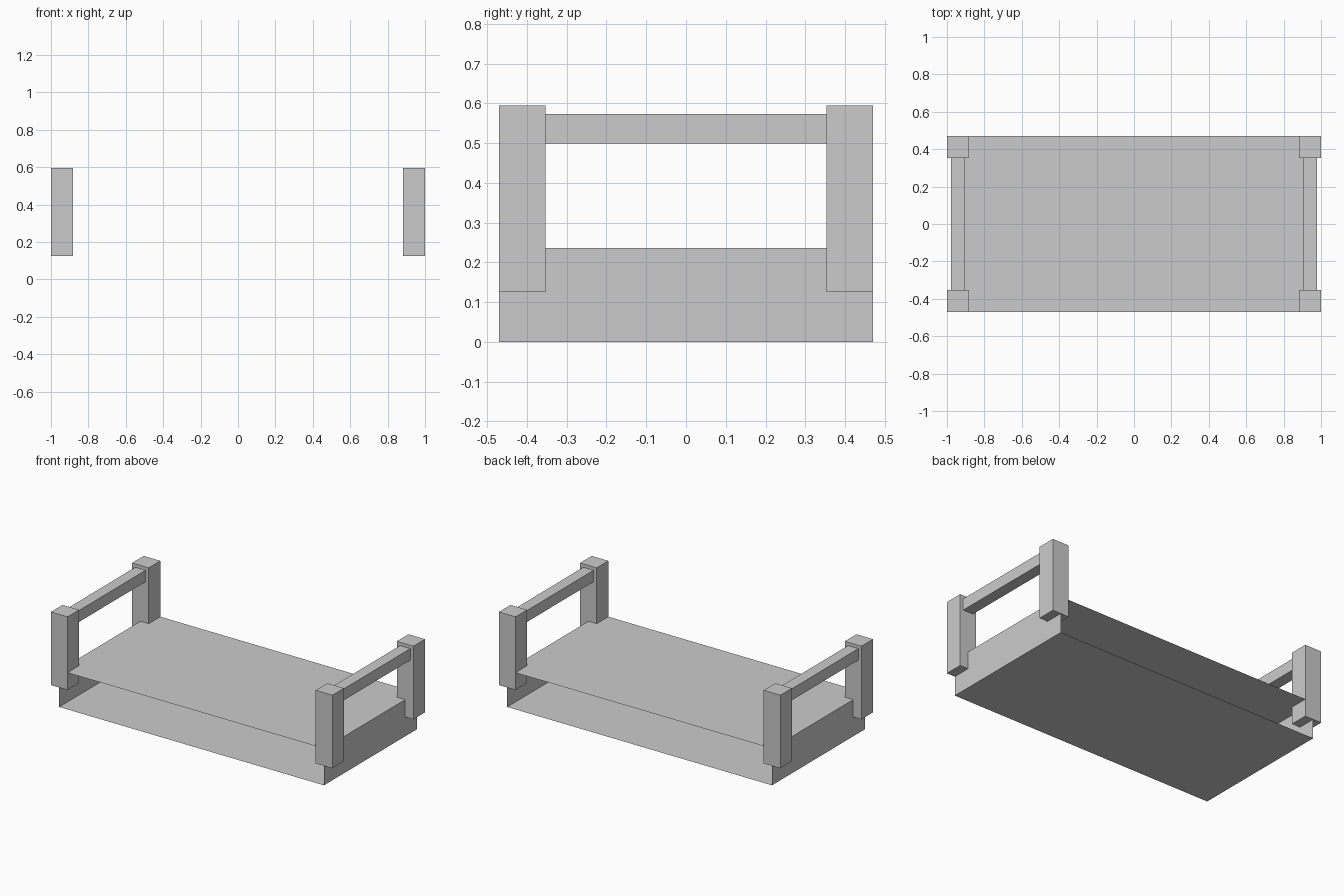
import bpy
import bmesh
from mathutils import Matrix, Vector

if "Cube" in bpy.data.objects:
    bpy.data.objects.remove(bpy.data.objects["Cube"], do_unlink=True)

# Single plain grey
GREY = (0.6, 0.6, 0.6, 1.0)
grey = bpy.data.materials.new("plain grey")
grey.use_nodes = True
grey.diffuse_color = GREY
grey.node_tree.nodes["Principled BSDF"].inputs["Base Color"].default_value = GREY

# Main dimensions
END_X = 0.941        # centre line of the end frames
HALF_DEPTH = 0.471
POST = 0.118         # post thickness
RAIL = 0.073         # rail thickness
DECK_Z = 0.236
POST_Z = (0.125, 0.595)
RAIL_Z = (0.499, 0.573)


def box(name, low, high, open_y=False):
    """Axis-aligned box between two corners, optionally open at front and back."""
    low, high = Vector(low), Vector(high)
    bm = bmesh.new()
    bmesh.ops.create_cube(bm, size=1, matrix=Matrix.LocRotScale(
        (low + high) / 2, None, high - low))
    if open_y:
        bm.normal_update()
        ends = [f for f in bm.faces if abs(f.normal.y) > 0.5]
        bmesh.ops.delete(bm, geom=ends, context='FACES')
    mesh = bpy.data.meshes.new(name)
    bm.to_mesh(mesh)
    bm.free()
    mesh.materials.append(grey)
    obj = bpy.data.objects.new(name, mesh)
    bpy.context.collection.objects.link(obj)
    return obj


# Thin-walled base: deck, floor and two end panels, open at front and back
box("base_shell", (-END_X, -HALF_DEPTH, 0), (END_X, HALF_DEPTH, DECK_Z), open_y=True)

post_y = HALF_DEPTH - POST / 2
inner_y = HALF_DEPTH - POST
for side, sx in (("right", -1), ("left", 1)):
    x = sx * END_X
    # Corner posts
    for place, sy in (("front", -1), ("back", 1)):
        y = sy * post_y
        box(f"{place}_{side}_post",
            (x - POST / 2, y - POST / 2, POST_Z[0]),
            (x + POST / 2, y + POST / 2, POST_Z[1]))
    # Top rail between the posts
    box(f"{side}_rail",
        (x - RAIL / 2, -inner_y, RAIL_Z[0]),
        (x + RAIL / 2, inner_y, RAIL_Z[1]))
